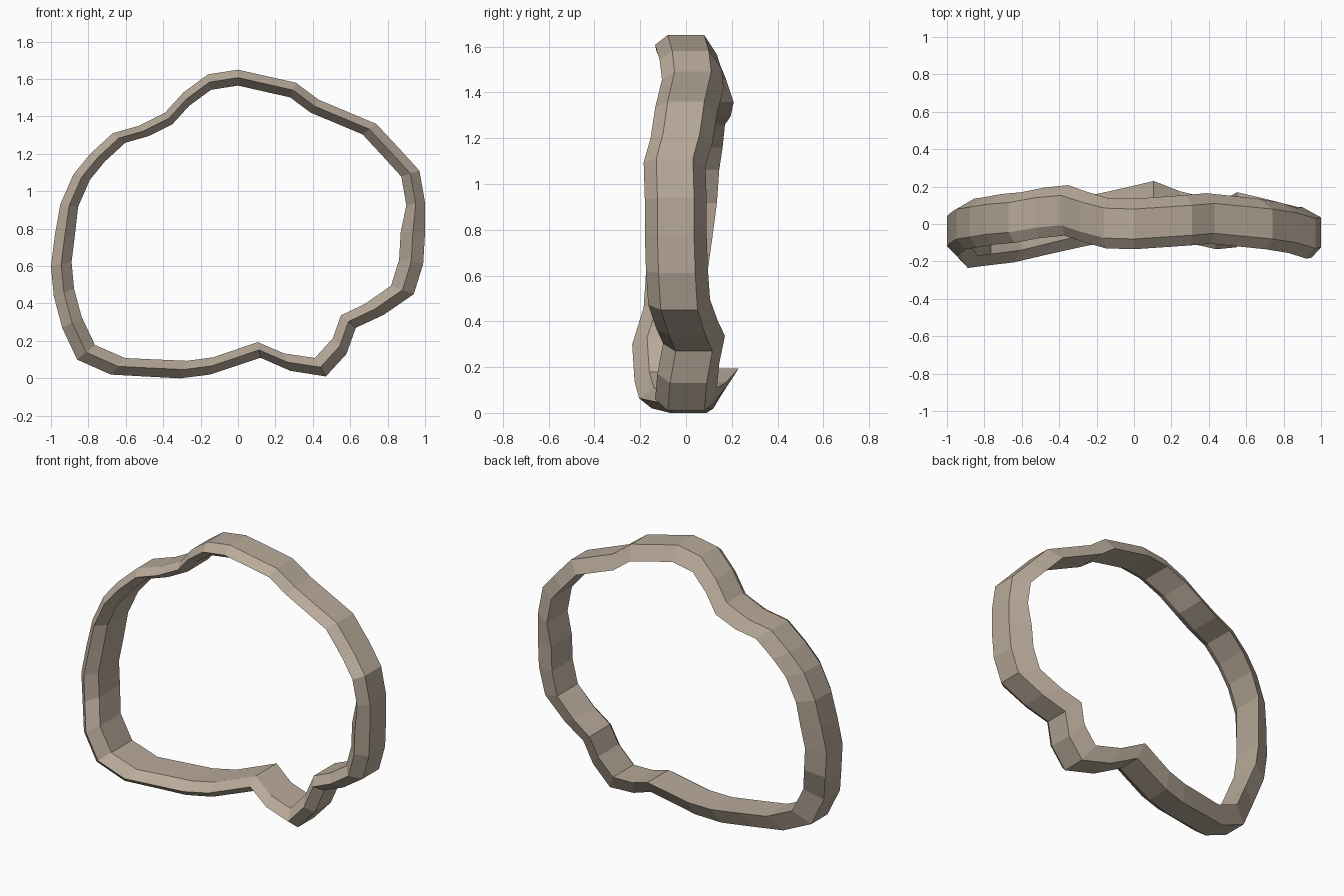
import bpy, bmesh

if "Cube" in bpy.data.objects:
    bpy.data.objects.remove(bpy.data.objects["Cube"])

# Stations around the rim: x, z of the outer edge, and depth offset y
STATIONS = [
    (0, 1.65, 0), (.31, 1.58, .02), (.43, 1.49, .03), (.74, 1.36, 0), (.87, 1.22, -.02),
    (.97, 1.11, -.05), (1, .94, -.045), (1, .78, -.045), (.99, .61, -.04), (.94, .45, -.03),
    (.78, .34, .005), (.63, .27, .035), (.58, .13, .01), (.47, .01, 0), (.28, .04, .04),
    (.12, .11, .095), (0, .07, .07), (-.15, .02, .04), (-.31, 0, .01), (-.5, .01, -.03),
    (-.68, .02, -.07), (-.86, .10, -.09), (-.94, .27, -.10), (-.985, .44, -.05),
    (-1, .6, -.04), (-.98, .76, -.02), (-.95, .93, 0), (-.88, 1.09, .01), (-.79, 1.2, .025),
    (-.67, 1.31, .035), (-.53, 1.35, .06), (-.39, 1.42, .073), (-.29, 1.53, .04),
    (-.16, 1.625, .005)]
CENTRE_Z = .8
FACE, RIDGE = .08, .135     # half width of the outer face, reach of the side ridges


def section(i):
    """Five-sided cross-section: ridge mid-front, widest back corner on the inside."""
    x, z, y = STATIONS[i]
    f = .9 if z > .9 else .88 - .01 * x
    m = (1 + f) / 2
    at = lambda s, d: (x * s, y + d, CENTRE_Z + (z - CENTRE_Z) * s)
    return [at(1, -FACE), at(1, FACE), at(f, RIDGE), at(f, -.07), at(m, -RIDGE)]


# Closed loop of faceted segments
bm = bmesh.new()
rings = [[bm.verts.new(p) for p in section(i)] for i in range(len(STATIONS))]
for i, a in enumerate(rings):
    b = rings[(i + 1) % len(rings)]
    for j in range(5):
        k = (j + 1) % 5
        bm.faces.new((a[j], a[k], b[k], b[j]))
bmesh.ops.recalc_face_normals(bm, faces=bm.faces)
mesh = bpy.data.meshes.new("stone_ring")
bm.to_mesh(mesh)
bm.free()

# Warm stone colour
stone = bpy.data.materials.new("stone")
stone.diffuse_color = (.48, .40, .32, 1)
stone.use_nodes = True
stone.node_tree.nodes["Principled BSDF"].inputs["Base Color"].default_value = stone.diffuse_color
mesh.materials.append(stone)
bpy.context.collection.objects.link(bpy.data.objects.new("stone_ring", mesh))
